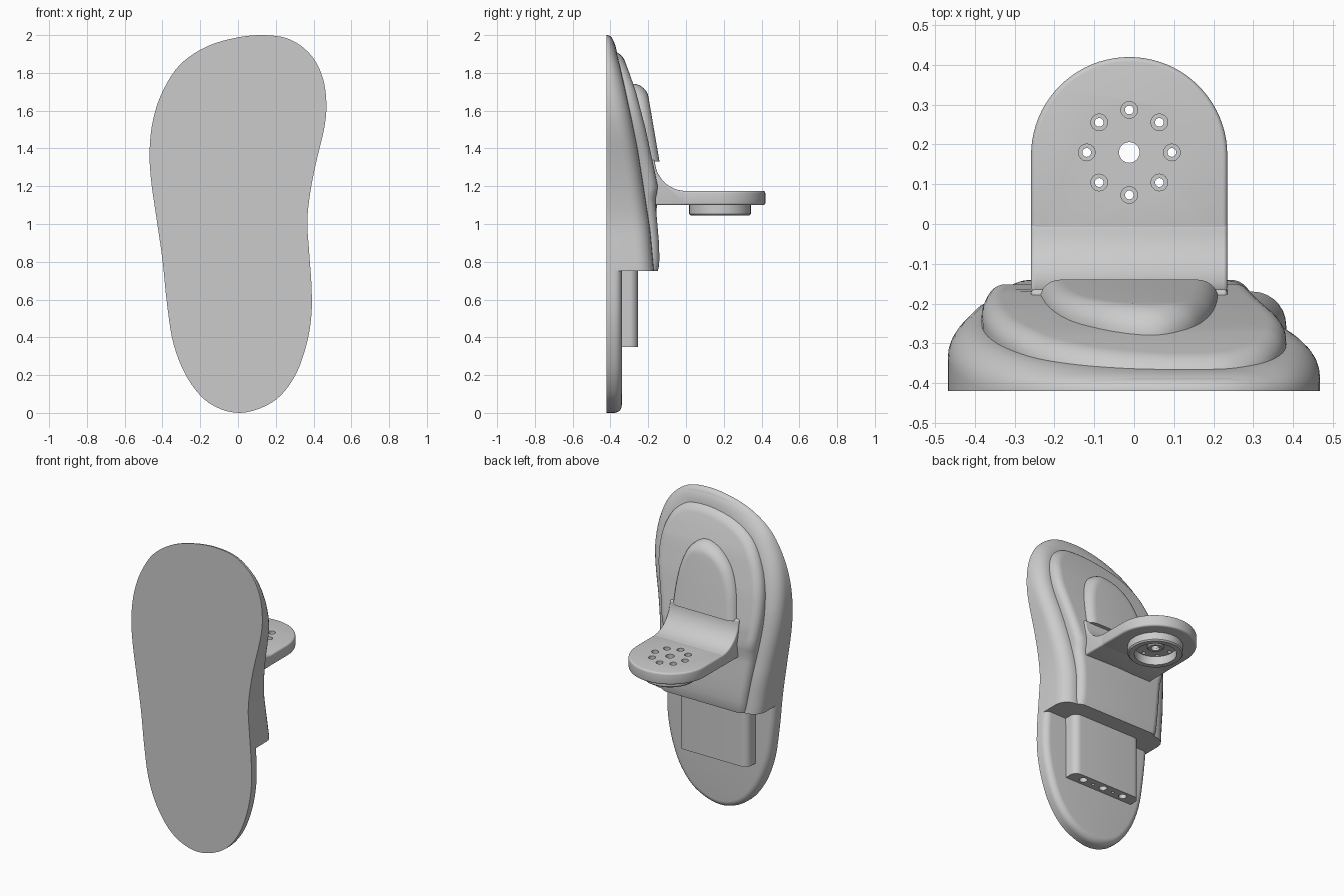
import bpy, bmesh, math
from mathutils import Vector

cube = bpy.data.objects.get("Cube")
if cube:
    bpy.data.objects.remove(cube)

grey = bpy.data.materials.new("light_grey")
grey.use_nodes = True
grey.diffuse_color = (0.6, 0.6, 0.6, 1)
grey.node_tree.nodes["Principled BSDF"].inputs["Base Color"].default_value = (0.6, 0.6, 0.6, 1)


def finish(name, bm):
    bmesh.ops.remove_doubles(bm, verts=bm.verts, dist=0.0005)
    bmesh.ops.recalc_face_normals(bm, faces=bm.faces)
    mesh = bpy.data.meshes.new(name)
    bm.to_mesh(mesh)
    bm.free()
    mesh.materials.append(grey)
    obj = bpy.data.objects.new(name, mesh)
    bpy.context.collection.objects.link(obj)
    return obj


def activate(obj):
    bpy.ops.object.select_all(action='DESELECT')
    obj.select_set(True)
    bpy.context.view_layer.objects.active = obj


def smooth(obj):
    activate(obj)
    bpy.ops.object.shade_smooth_by_angle(angle=math.radians(32))


def bevel(obj, width):
    activate(obj)
    mod = obj.modifiers.new("Rounding", 'BEVEL')
    mod.width, mod.segments, mod.angle_limit = width, 4, math.radians(50)
    bpy.ops.object.modifier_apply(modifier=mod.name)


def drill(obj, holes):
    """Cut vertical holes given as (x, y, radius, low z, high z)."""
    for x, y, r, low, high in holes:
        bm = bmesh.new()
        bmesh.ops.create_cone(bm, cap_ends=True, segments=24, radius1=r, radius2=r, depth=high - low)
        bmesh.ops.translate(bm, verts=bm.verts, vec=(x, y, (low + high) / 2))
        cutter = finish("hole_cutter", bm)
        cutter.hide_render = True
        activate(obj)
        mod = obj.modifiers.new("Hole", 'BOOLEAN')
        mod.operation, mod.solver, mod.object = 'DIFFERENCE', 'EXACT', cutter
        bpy.ops.object.modifier_apply(modifier=mod.name)
        bpy.data.objects.remove(cutter)


def prism(name, points, place, low, high):
    bm = bmesh.new()
    a, b = ([bm.verts.new(place(u, v, w)) for u, v in points] for w in (low, high))
    bm.faces.new(a)
    bm.faces.new(b)
    for i in range(len(a)):
        j = (i + 1) % len(a)
        bm.faces.new((a[i], a[j], b[j], b[i]))
    return finish(name, bm)


def spline(points, closed, steps=5):
    """Catmull-Rom curve through the points."""
    p = [Vector(q) for q in points]
    n, out = len(p), []
    get = (lambda i: p[i % n]) if closed else (lambda i: p[max(0, min(n - 1, i))])
    for i in range(n if closed else n - 1):
        a, b, c, d = (get(i + k) for k in (-1, 0, 1, 2))
        for s in range(steps):
            t = s / steps
            out.append(0.5 * (2 * b + (c - a) * t + (2 * a - 5 * b + 4 * c - d) * t * t
                              + (3 * b - a - 3 * c + d) * t ** 3))
    out.append(p[0].copy() if closed else p[-1].copy())
    return out


def inset(chain, dist, closed):
    n, out = len(chain), []
    for i, p in enumerate(chain):
        if closed and i in (0, n - 1):
            d = chain[1] - chain[-2]
        else:
            d = chain[min(i + 1, n - 1)] - chain[max(i - 1, 0)]
        normal = Vector((-d.y, d.x))
        if not closed and i in (0, n - 1):
            normal.y = 0
        out.append(p + normal.normalized() * dist)
    return out


def depth_at(profile, z):
    if z <= profile[0][0]:
        return profile[0][1]
    for (z0, y0), (z1, y1) in zip(profile, profile[1:]):
        if z <= z1:
            return y0 + (y1 - y0) * (z - z0) / (z1 - z0)
    return profile[-1][1]


def layer(name, chain, profile, base, radius, closed=False, steps=7):
    """Outline raised from a flat base to a depth profile, with a rounded rim."""
    bm = bmesh.new()
    rings = [[bm.verts.new((p.x, base, p.y)) for p in chain]]
    for k in range(steps + 1):
        a = k / steps * math.pi / 2
        ring = []
        for p in inset(chain, radius * (1 - math.cos(a)), closed):
            y = depth_at(profile, p.y)
            r = min(radius, (y - base) * 0.95)
            ring.append(bm.verts.new((p.x, y - r * (1 - math.sin(a)), p.y)))
        rings.append(ring)
    n = len(chain)
    for a, b in zip(rings, rings[1:]):
        for i in range(n - 1):
            bm.faces.new((a[i], a[i + 1], b[i + 1], b[i]))
    for ring in (rings[0], rings[-1]):
        for i in range((n - 1) // 2):
            quad = (ring[i], ring[i + 1], ring[n - 2 - i], ring[n - 1 - i])
            bm.faces.new(list(dict.fromkeys(quad)))
    if not closed:
        bm.faces.new([r[0] for r in rings] + [r[-1] for r in reversed(rings)])
    obj = finish(name, bm)
    smooth(obj)
    return obj


# Footprint outline, from the heel up the left side and back down
FRONT = -0.42
footprint = spline([
    (0.01, 0), (0.18, 0.055), (0.29, 0.175), (0.354, 0.33), (0.386, 0.49), (0.39, 0.65),
    (0.376, 0.86), (0.367, 1.01), (0.38, 1.15), (0.41, 1.31), (0.455, 1.5), (0.468, 1.63),
    (0.45, 1.77), (0.39, 1.89), (0.28, 1.975), (0.14, 2.0), (-0.016, 1.985), (-0.175, 1.935),
    (-0.31, 1.84), (-0.40, 1.70), (-0.45, 1.55), (-0.468, 1.39), (-0.46, 1.23), (-0.43, 1.02),
    (-0.40, 0.81), (-0.375, 0.57), (-0.34, 0.36), (-0.265, 0.18), (-0.15, 0.05)], True)
layer("sole_plate", footprint, [(0.8, -0.34), (1.0, -0.37), (2, -0.385)], FRONT, 0.04, True)

# Upper shell and the raised layer inset on it
CUT = 0.75
upper = [Vector((0.383, CUT))] + [p for p in footprint if p.y > CUT + 0.01] + [Vector((-0.392, CUT))]
layer("upper_shell", upper,
      [(0.75, -0.17), (0.97, -0.19), (1.23, -0.23), (1.4, -0.257), (1.55, -0.287),
       (1.75, -0.33), (1.9, -0.365), (2.0, -0.378)], FRONT, 0.085)
layer("raised_layer", inset(upper, 0.085, False),
      [(0.75, -0.15), (0.79, -0.14), (0.9, -0.143), (1.13, -0.163), (1.19, -0.148), (1.3, -0.17),
       (1.5, -0.213), (1.7, -0.265), (1.8, -0.3), (1.92, -0.345)], FRONT, 0.05)

# Small tapered pad above the bracket
pad = spline([(0.215, 1.33), (0.208, 1.45), (0.19, 1.57), (0.145, 1.68), (0.06, 1.74), (-0.05, 1.715),
              (-0.15, 1.63), (-0.21, 1.5), (-0.24, 1.33)], False)
layer("upper_pad", pad, [(1.33, -0.14), (1.68, -0.2), (1.74, -0.22)], -0.32, 0.055)

# Bracket: filleted root and round-ended tongue
CX, CY, HALF = -0.012, 0.18, 0.247
R = 0.165
arc = [(-R * math.sin(a), 1.175 + R * (1 - math.cos(a)))
       for a in (i / 12 * math.pi / 2 for i in range(13))]
root = prism("bracket_root", [(-0.26, 1.10), (0, 1.10)] + arc + [(-0.26, 1.34)],
             lambda u, v, w: (w, u, v), CX - HALF, CX + HALF)
bevel(root, 0.01)
smooth(root)

tip = [(CX + HALF * math.cos(a), 0.173 + HALF * math.sin(a))
       for a in (i / 40 * math.pi for i in range(41))]
tongue = prism("bracket_tongue", [(CX + HALF, -0.06)] + tip + [(CX - HALF, -0.06)],
               lambda u, v, w: (u, v, w), 1.10, 1.175)
bevel(tongue, 0.012)
holes = [(CX, CY, 0.026, 1.0, 1.3)]
for i in range(8):
    x, y = CX + 0.107 * math.cos(i * math.pi / 4), CY + 0.107 * math.sin(i * math.pi / 4)
    holes += [(x, y, 0.021, 1.15, 1.3), (x, y, 0.011, 1.0, 1.3)]
drill(tongue, holes)
smooth(tongue)


# Rings under the tongue
def ring(name, outer, inner, low, high):
    bm = bmesh.new()
    c = 0.008
    profile = [(inner, high), (inner, low), (outer - c, low), (outer, low + c), (outer, high)]
    verts = [bm.verts.new((CX + r, CY, z)) for r, z in profile]
    edges = [bm.edges.new((verts[i], verts[(i + 1) % 5])) for i in range(5)]
    bmesh.ops.spin(bm, geom=verts + edges, cent=(CX, CY, 0), axis=(0, 0, 1),
                   angle=math.tau, steps=48)
    smooth(finish(name, bm))


ring("boss_ring", 0.163, 0.124, 1.045, 1.105)
ring("hub_ring", 0.05, 0.026, 1.085, 1.105)

# Connector block below the shell, rounded on its back edges, with sockets underneath
c = 0.045
corner = [(CX + HALF - c + c * math.cos(a), -0.255 - c + c * math.sin(a))
          for a in (i / 8 * math.pi / 2 for i in range(9))]
mirrored = [(2 * CX - x, y) for x, y in reversed(corner)]
block = prism("connector_block", [(CX + HALF, -0.37)] + corner + mirrored + [(CX - HALF, -0.37)],
              lambda u, v, w: (u, v, w), 0.35, 0.78)
drill(block, [(CX + dx, -0.298, r, 0.3, 0.45)
              for dx, r in ((-0.15, 0.024), (0, 0.024), (0.15, 0.024), (-0.075, 0.009), (0.075, 0.009))])
smooth(block)
